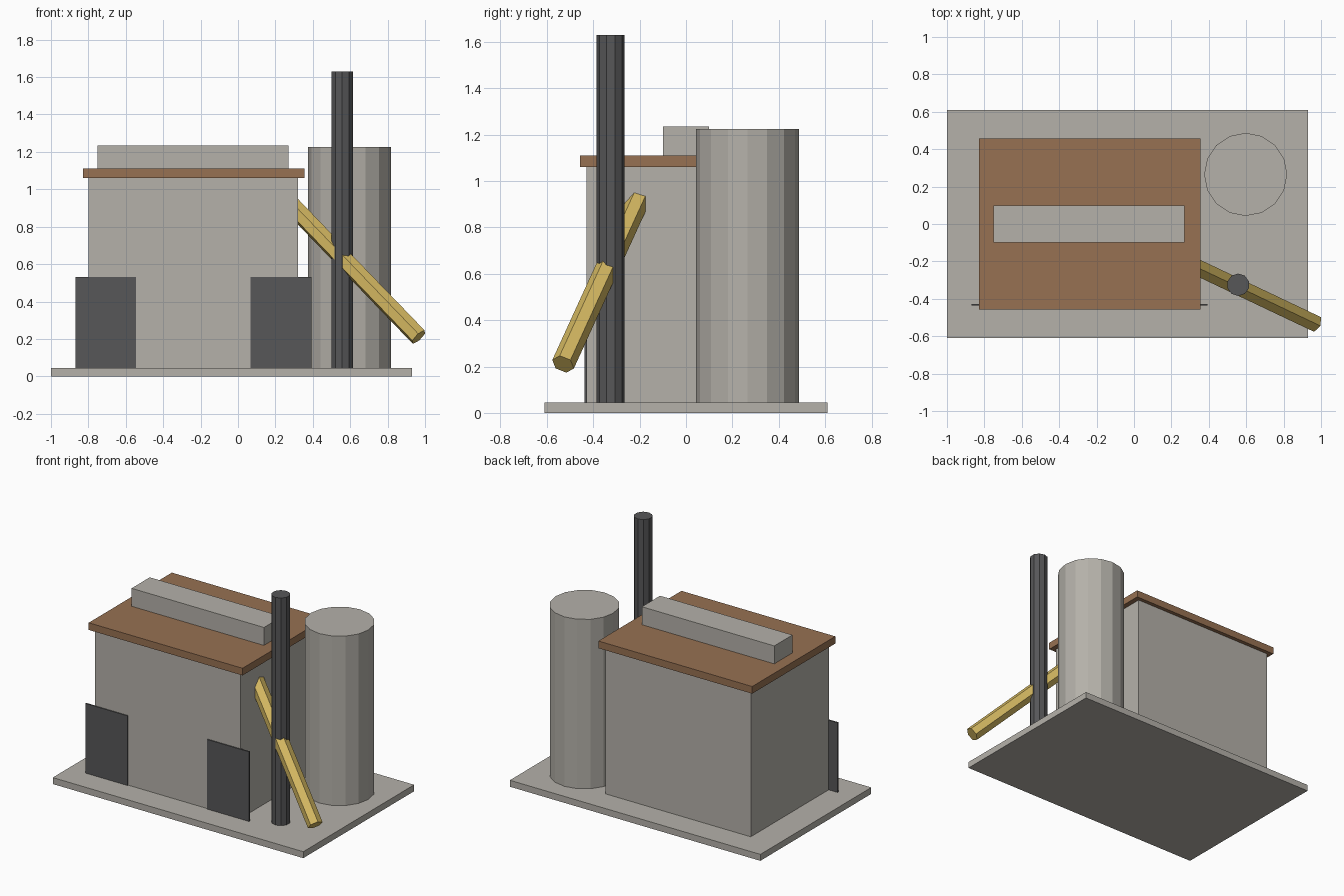
import bpy
import bmesh
from mathutils import Matrix, Vector

if "Cube" in bpy.data.objects:
    bpy.data.objects.remove(bpy.data.objects["Cube"], do_unlink=True)


def material(name, rgb):
    mat = bpy.data.materials.new(name)
    mat.use_nodes = True
    color = (*rgb, 1.0)
    mat.diffuse_color = color
    mat.node_tree.nodes["Principled BSDF"].inputs["Base Color"].default_value = color
    return mat


concrete = material("concrete_grey", (0.46, 0.44, 0.40))
rust = material("roof_brown", (0.31, 0.165, 0.085))
iron = material("dark_iron", (0.095, 0.095, 0.098))
yellow = material("safety_yellow", (0.66, 0.48, 0.12))


def finish(name, bm, mat):
    mesh = bpy.data.meshes.new(name)
    bm.to_mesh(mesh)
    bm.free()
    mesh.materials.append(mat)
    obj = bpy.data.objects.new(name, mesh)
    bpy.context.collection.objects.link(obj)
    return obj


def box(name, x, y, z, mat):
    """Box spanning the (min, max) pairs on each axis."""
    low, high = map(Vector, zip(x, y, z))
    bm = bmesh.new()
    bmesh.ops.create_cube(bm, size=1, matrix=Matrix.Translation((low + high) / 2)
                          @ Matrix.Diagonal((*(high - low), 1)))
    return finish(name, bm, mat)


def prism(name, start, end, radius, sides, mat):
    """Flat-sided cylinder between two points."""
    start, end = Vector(start), Vector(end)
    axis = end - start
    turn = Matrix() if axis.xy.length == 0 else axis.to_track_quat('Z', 'Y').to_matrix().to_4x4()
    bm = bmesh.new()
    bmesh.ops.create_cone(bm, cap_ends=True, segments=sides, radius1=radius, radius2=radius,
                          depth=axis.length,
                          matrix=Matrix.Translation((start + end) / 2) @ turn)
    return finish(name, bm, mat)


# Ground slab and main hall
SLAB = 0.045
box("base_slab", (-1, 0.93), (-0.61, 0.61), (0, SLAB), concrete)
box("main_hall", (-0.8, 0.32), (-0.43, 0.43), (SLAB, 1.06), concrete)

# Roof plate with raised vent
box("roof", (-0.83, 0.355), (-0.457, 0.457), (1.06, 1.11), rust)
box("roof_vent", (-0.75, 0.27), (-0.1, 0.1), (1.11, 1.235), concrete)

# Large doors overhanging the hall's front corners
for side, x in (("right", -0.708), ("left", 0.23)):
    box("front_door_" + side, (x - 0.162, x + 0.162), (-0.437, -0.427), (SLAB, 0.53), iron)

# Silo, chimney and sloping conveyor
prism("silo", (0.597, 0.265, 0.01), (0.597, 0.265, 1.225), 0.222, 16, concrete)
prism("chimney", (0.557, -0.325, 0.01), (0.557, -0.325, 1.63), 0.06, 10, iron)
prism("conveyor", (0.966, -0.53, 0.21), (0.26, -0.195, 0.943), 0.05, 6, yellow)
